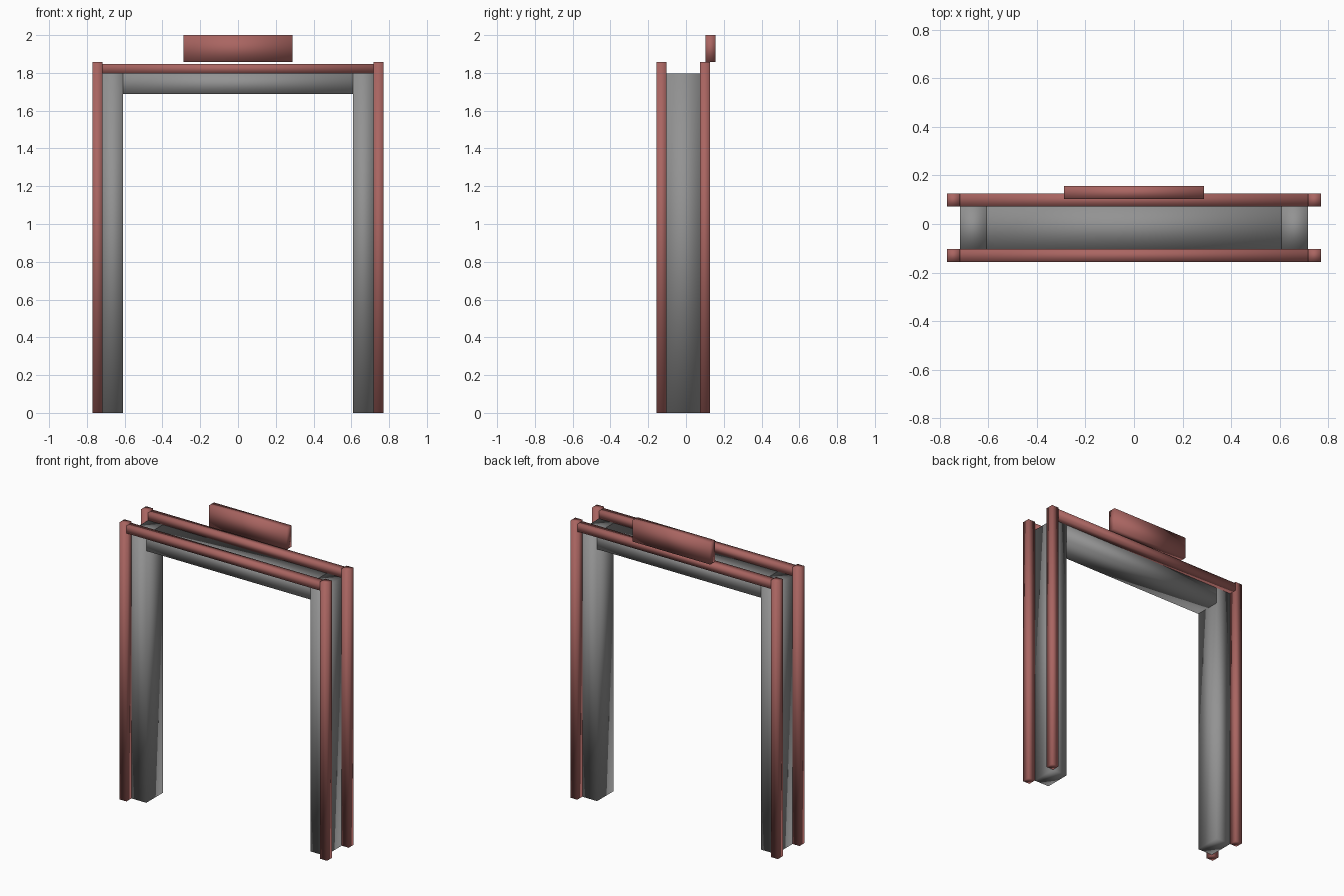
import bpy

# Remove the default cube only
old = bpy.data.objects.get("Cube")
if old:
    bpy.data.objects.remove(old, do_unlink=True)


def make_material(name, rgb):
    mat = bpy.data.materials.new(name)
    mat.use_nodes = True
    color = (*rgb, 1.0)
    mat.diffuse_color = color
    mat.node_tree.nodes["Principled BSDF"].inputs["Base Color"].default_value = color
    return mat


def make_box(name, x_range, y_range, z_range, mat):
    """Softly shaded box spanning the given ranges."""
    ranges = (x_range, y_range, z_range)
    bpy.ops.mesh.primitive_cube_add(size=1)
    obj = bpy.context.object
    obj.name = name
    obj.location = [(lo + hi) / 2 for lo, hi in ranges]
    obj.scale = [hi - lo for lo, hi in ranges]
    bpy.ops.object.transform_apply(location=True, rotation=False, scale=True)
    bpy.ops.object.shade_smooth()
    obj.data.materials.append(mat)
    return obj


red = make_material("dusty_red", (0.40, 0.13, 0.12))
grey = make_material("mid_grey", (0.29, 0.29, 0.29))

# Shared frame dimensions
inner, leg_out, outer = 0.608, 0.718, 0.77
leg_top, post_top = 1.797, 1.857
panel_depth = (-0.103, 0.073)
trim_depths = {"front": (-0.156, -0.103), "back": (0.073, 0.126)}

# Grey legs and the header between them
for side, s in (("left", 1), ("right", -1)):
    span = sorted((s * inner, s * leg_out))
    make_box(f"{side}_leg", span, panel_depth, (0, leg_top), grey)
make_box("header", (-inner, inner), panel_depth, (1.688, leg_top), grey)

# Red corner posts and top rails, front and back
for face, depth in trim_depths.items():
    for side, s in (("left", 1), ("right", -1)):
        span = sorted((s * leg_out, s * outer))
        make_box(f"{face}_{side}_post", span, depth, (0, post_top), red)
    make_box(f"{face}_rail", (-leg_out, leg_out), depth, (leg_top, 1.847), red)

# Sign board above the back rail
make_box("sign_board", (-0.288, 0.288), (0.103, 0.156), (post_top, 2.0), red)
